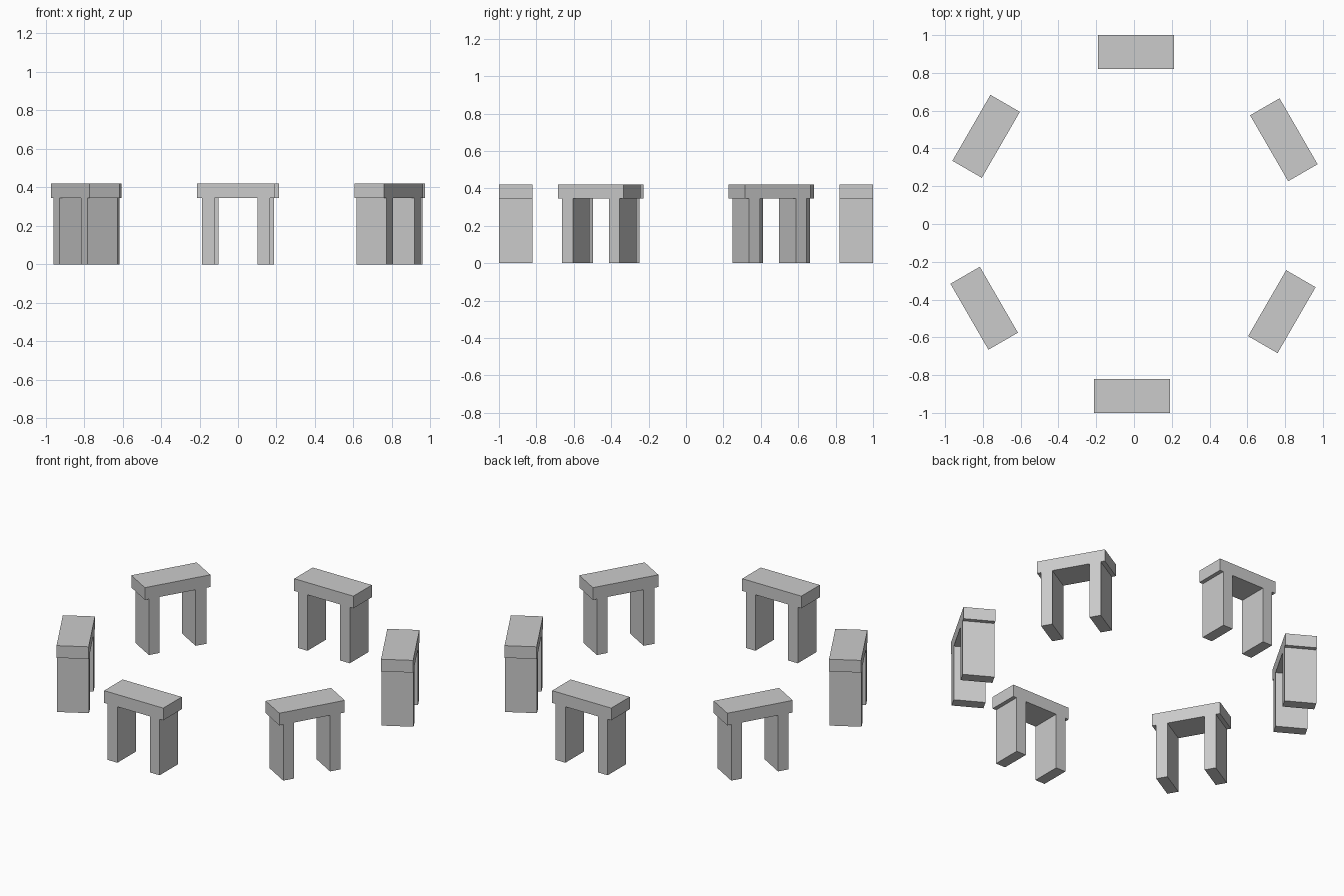
import bpy
from math import radians
from mathutils import Matrix

if "Cube" in bpy.data.objects:
    bpy.data.objects.remove(bpy.data.objects["Cube"])

INNER, OUTER = 0.82, 1.0      # radial extent of every stone
SHIFT = 0.0105                # slight sideways offset of each arch
LEG_TOP, TOP = 0.345, 0.42


def stone(name, x0, x1, z0, z1, turn):
    """Box placed at the back of the ring, then turned around the centre."""
    bpy.ops.mesh.primitive_cube_add(size=1)
    ob = bpy.context.object
    ob.name = name
    place = Matrix.Translation(((x0 + x1) / 2, (INNER + OUTER) / 2, (z0 + z1) / 2))
    scale = Matrix.Diagonal((x1 - x0, OUTER - INNER, z1 - z0, 1))
    ob.data.transform(place @ scale)
    ob.rotation_euler.z = turn
    return ob


# Ring of six arches, each with two uprights and a lintel
for i in range(6):
    turn = radians(60 * i)
    for side, c in (("left", -0.144), ("right", 0.144)):
        x = SHIFT + c
        stone(f"{side}_upright_{i + 1}", x - 0.033, x + 0.033, 0, LEG_TOP, turn)
    stone(f"lintel_{i + 1}", SHIFT - 0.2015, SHIFT + 0.2015, LEG_TOP, TOP, turn)
